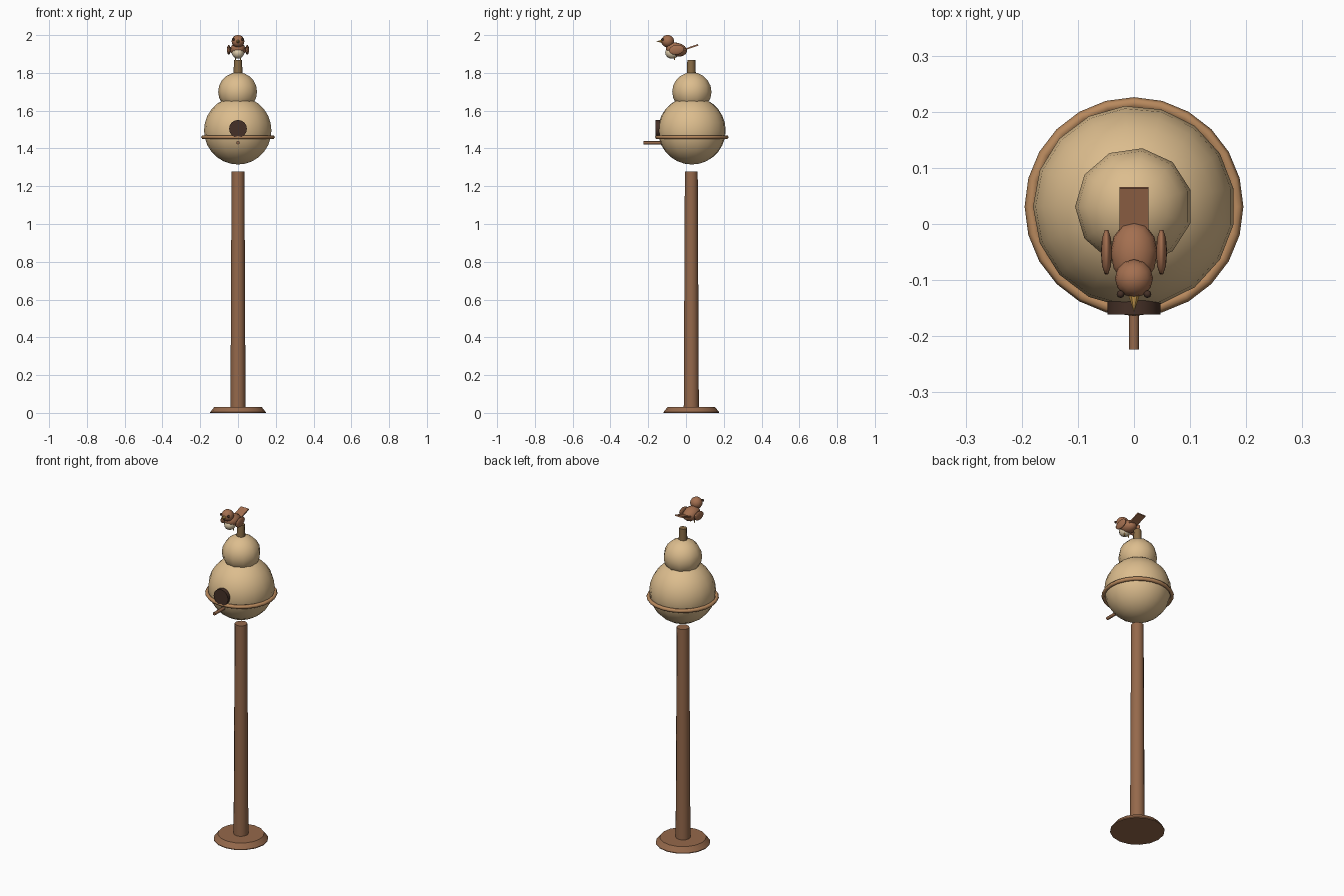
import bpy
from math import sin, cos, pi, radians

if "Cube" in bpy.data.objects:
    bpy.data.objects.remove(bpy.data.objects["Cube"])

AX = 0.031  # y position of the post and gourd axis


def material(name, rgb):
    m = bpy.data.materials.new(name)
    m.diffuse_color = (*rgb, 1)
    m.use_nodes = True
    m.node_tree.nodes["Principled BSDF"].inputs["Base Color"].default_value = m.diffuse_color
    return m


TAN = material("dried_gourd", (0.72, 0.51, 0.27))
WOOD = material("wood", (0.30, 0.14, 0.07))
STEM = material("stem", (0.25, 0.15, 0.06))
ROPE = material("rope", (0.48, 0.25, 0.11))
DARK = material("dark", (0.06, 0.03, 0.02))
BIRD = material("feathers", (0.37, 0.16, 0.08))
CREAM = material("cream", (0.75, 0.62, 0.42))
BEAK = material("beak", (0.65, 0.36, 0.08))


def lathe(name, profile, n, mat, loc, rot=(0, 0, 0), scale=(1, 1, 1),
          phase=pi, closed=False, smooth=35):
    """Spin (radius, z) points, given bottom to top, around z."""
    verts, rings, faces = [], [], []
    for r, z in profile:
        k = 1 if r < 1e-6 else n
        rings.append([len(verts) + i for i in range(k)])
        verts += [(r * cos(phase + 2 * pi * i / n), r * sin(phase + 2 * pi * i / n), z)
                  for i in range(k)]
    pairs = list(zip(rings, rings[1:]))
    if closed:
        pairs.append((rings[-1], rings[0]))
    for a, b in pairs:
        for i in range(n):
            f = [a[i % len(a)], a[(i + 1) % n % len(a)], b[(i + 1) % n % len(b)], b[i % len(b)]]
            faces.append(list(dict.fromkeys(f)))
    if not closed:
        if len(rings[0]) > 1:
            faces.append(rings[0][::-1])
        if len(rings[-1]) > 1:
            faces.append(rings[-1])
    me = bpy.data.meshes.new(name)
    me.from_pydata(verts, [], faces)
    me.materials.append(mat)
    ob = bpy.data.objects.new(name, me)
    bpy.context.collection.objects.link(ob)
    ob.location, ob.rotation_euler, ob.scale = loc, rot, scale
    bpy.ops.object.select_all(action='DESELECT')
    ob.select_set(True)
    bpy.context.view_layer.objects.active = ob
    bpy.ops.object.shade_smooth_by_angle(angle=radians(smooth))
    return ob


def ball(name, radii, n, rows, mat, loc, rot=(0, 0, 0)):
    prof = [(abs(sin(pi * i / rows)), -cos(pi * i / rows)) for i in range(rows + 1)]
    return lathe(name, prof, n, mat, loc, rot, radii, smooth=60)


# Post on a bevelled foot
lathe("foot", [(0.147, 0), (0.147, 0.004), (0.125, 0.032)], 16, WOOD, (0, AX - 0.003, 0))
lathe("post", [(0.040, 0.02), (0.034, 1.278)], 12, WOOD, (0, AX - 0.003, 0), smooth=40)

# Gourd house
ball("gourd_body", (0.18, 0.18, 0.18), 17, 14, TAN, (0, AX, 1.495))
ball("gourd_neck", (0.105, 0.105, 0.103), 11, 10, TAN, (0, AX, 1.70))
lathe("gourd_stem", [(0.025, 1.77), (0.021, 1.867)], 8, STEM, (0, AX - 0.003, 0), smooth=50)
lathe("rope_band", [(0.184 + 0.011 * cos(pi * i / 3), 0.011 * sin(pi * i / 3)) for i in range(6)],
      24, ROPE, (0, AX, 1.46), closed=True, smooth=65)

# Entrance hole and perch, pointing forward
FWD = (pi / 2, 0, 0)
lathe("entrance_hole", [(0.047, 0), (0.047, 0.025)], 16, DARK, (0, -0.136, 1.504), FWD)
lathe("perch", [(0.009, 0), (0.009, 0.124)], 8, WOOD, (0, -0.10, 1.43), FWD, smooth=50)

# Bird
ball("bird_body", (0.042, 0.057, 0.037), 12, 8, BIRD, (0, -0.051, 1.923), (radians(-10), 0, 0))
ball("bird_belly", (0.032, 0.036, 0.032), 12, 8, CREAM, (0, -0.074, 1.907))
ball("bird_head", (0.034, 0.034, 0.033), 12, 8, BIRD, (0, -0.097, 1.968))
lathe("bird_beak", [(0.010, 0), (0, 0.030)], 6, BEAK, (0, -0.127, 1.967), FWD)
for side, s in (("left", -1), ("right", 1)):
    ball("bird_wing_" + side, (0.010, 0.042, 0.026), 10, 8, BIRD,
         (s * 0.049, -0.050, 1.922), (radians(8), 0, 0))
    ball("bird_eye_" + side, (0.007, 0.007, 0.007), 8, 6, DARK, (s * 0.024, -0.125, 1.977))
    lathe("bird_leg_" + side, [(0.003, 0), (0.003, 0.03)], 6, BEAK, (s * 0.014, -0.062, 1.867))

# Tail: flat tilted slab
bpy.ops.mesh.primitive_cube_add(size=1, location=(0, 0.022, 1.934), rotation=(radians(19), 0, 0))
tail = bpy.context.object
tail.name = "bird_tail"
tail.scale = (0.052, 0.09, 0.008)
tail.data.materials.append(BIRD)
